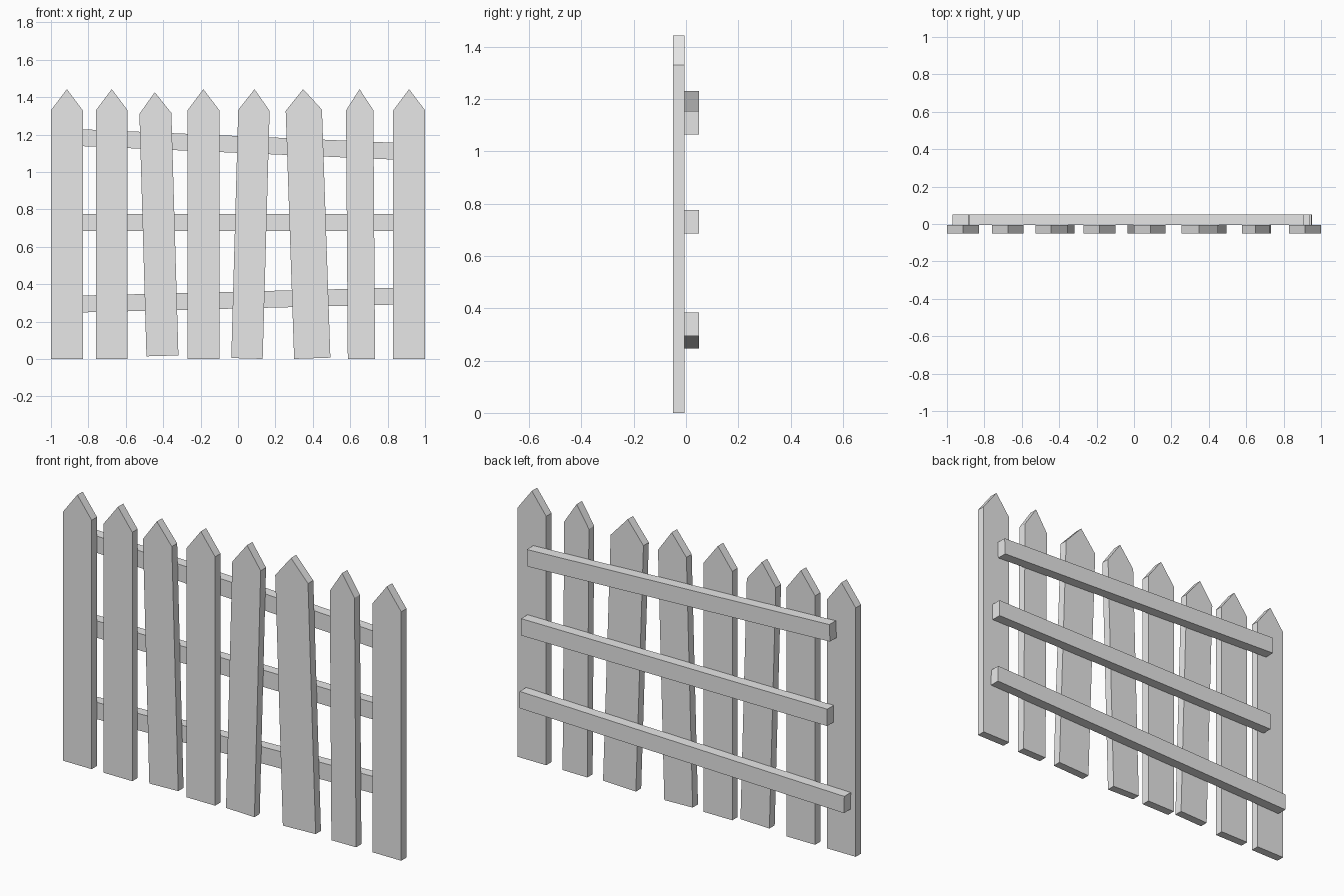
import bpy
import bmesh
from math import sin, cos
from mathutils import Vector

cube = bpy.data.objects.get("Cube")
if cube:
    bpy.data.objects.remove(cube, do_unlink=True)

# One plain grey for the whole fence
grey = bpy.data.materials.new("grey")
grey.use_nodes = True
grey.diffuse_color = (0.8, 0.8, 0.8, 1)
grey.node_tree.nodes["Principled BSDF"].inputs["Base Color"].default_value = (0.8, 0.8, 0.8, 1)


def plank(name, outline, origin, lean, y_front, y_back):
    """Extrude an x-z outline in depth, leaning it towards +x about its origin."""
    bm = bmesh.new()
    ox, oz = origin
    verts = [bm.verts.new((ox + x * cos(lean) + z * sin(lean), y_front,
                           oz - x * sin(lean) + z * cos(lean))) for x, z in outline]
    face = bm.faces.new(verts)
    grown = bmesh.ops.extrude_face_region(bm, geom=[face])["geom"]
    bmesh.ops.translate(bm, verts=[g for g in grown if isinstance(g, bmesh.types.BMVert)],
                        vec=Vector((0, y_back - y_front, 0)))
    bmesh.ops.recalc_face_normals(bm, faces=bm.faces)
    mesh = bpy.data.meshes.new(name)
    bm.to_mesh(mesh)
    bm.free()
    mesh.materials.append(grey)
    bpy.context.collection.objects.link(bpy.data.objects.new(name, mesh))


# Pointed pickets: base centre x, base z, width, height, lean
pickets = [
    (-0.915, 0, 0.17, 1.443, 0),
    (-0.675, 0, 0.17, 1.443, 0),
    (-0.404, 0.017, 0.171, 1.41, -0.029),
    (-0.185, 0, 0.17, 1.443, 0),
    (0.048, 0.003, 0.168, 1.44, 0.028),
    (0.397, 0.004, 0.194, 1.44, -0.034),
    (0.66, 0, 0.146, 1.443, -0.007),
    (0.915, 0, 0.17, 1.443, 0),
]
for i, (x, z, width, height, lean) in enumerate(pickets, 1):
    w, shoulder = width / 2, height - 0.113
    outline = [(-w, 0), (w, 0), (w, shoulder), (0, height), (-w, shoulder)]
    plank(f"picket_{i}", outline, (x, z), lean, -0.05, -0.005)

# Rails behind the pickets: centre x, centre z, length, lean
rails = [
    ("top_rail", 0.01, 1.147, 1.79, 0.043),
    ("middle_rail", 0.035, 0.73, 1.81, 0),
    ("bottom_rail", -0.01, 0.315, 1.92, -0.025),
]
for name, x, z, length, lean in rails:
    a, h = length / 2, 0.045
    plank(name, [(-a, -h), (a, -h), (a, h), (-a, h)], (x, z), lean, -0.005, 0.05)
